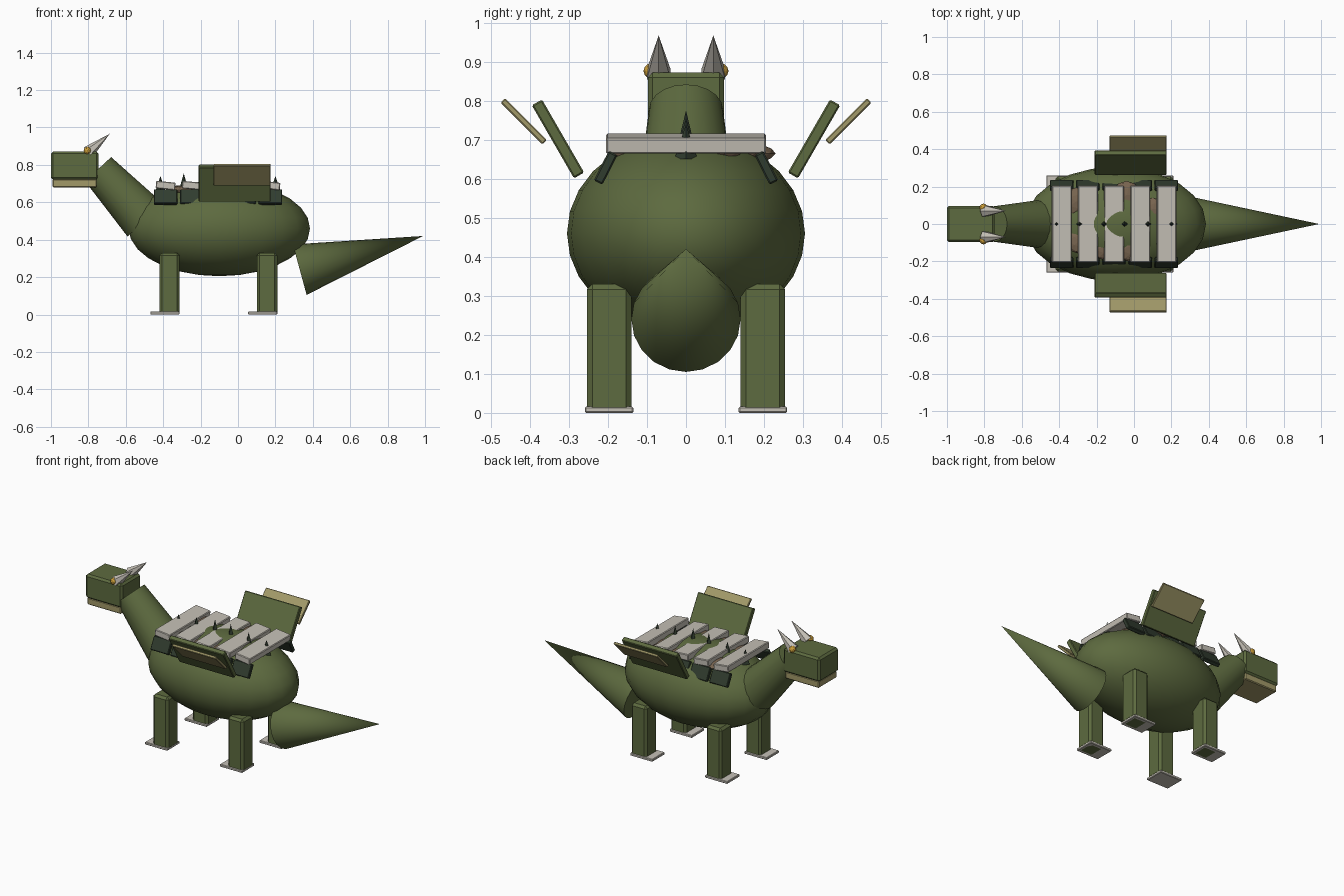
import bpy
from math import radians
from mathutils import Vector

if "Cube" in bpy.data.objects:
    bpy.data.objects.remove(bpy.data.objects["Cube"])


def material(name, rgb):
    m = bpy.data.materials.new(name)
    m.diffuse_color = (*rgb, 1)
    m.use_nodes = True
    m.node_tree.nodes["Principled BSDF"].inputs["Base Color"].default_value = m.diffuse_color
    return m


GREEN = material("green", (0.11, 0.145, 0.05))
DARK = material("dark_green", (0.03, 0.045, 0.028))
TAN = material("tan", (0.36, 0.32, 0.14))
BONE = material("bone", (0.56, 0.53, 0.47))
BROWN = material("brown", (0.19, 0.13, 0.08))
GOLD = material("gold", (0.6, 0.34, 0.04))


def finish(name, mat, smooth=False):
    o = bpy.context.object
    o.name = name
    o.data.materials.append(mat)
    if smooth:
        bpy.ops.object.shade_smooth_by_angle(angle=radians(40))
    return o


def box(name, loc, size, mat, rot=(0, 0, 0), bevel=0.0):
    bpy.ops.mesh.primitive_cube_add(size=1, location=loc)
    o = finish(name, mat)
    o.scale = size
    bpy.ops.object.transform_apply(location=False, rotation=False, scale=True)
    o.rotation_euler = [radians(a) for a in rot]
    if bevel:
        b = o.modifiers.new("bevel", "BEVEL")
        b.width = bevel
        b.segments = 1
    return o


def cone(name, start, end, r1, r2, sides, mat, smooth=False):
    a, b = Vector(start), Vector(end)
    bpy.ops.mesh.primitive_cone_add(vertices=sides, radius1=r1, radius2=r2,
                                    depth=(b - a).length, location=(a + b) / 2)
    o = finish(name, mat, smooth)
    o.rotation_euler = (b - a).to_track_quat("Z", "Y").to_euler()
    return o


# Body
bpy.ops.mesh.primitive_uv_sphere_add(segments=24, ring_count=14, radius=1,
                                     location=(-0.10, 0, 0.46))
body = finish("body", GREEN)
body.scale = (0.485, 0.305, 0.255)
bpy.ops.object.transform_apply(location=False, rotation=False, scale=True)
bpy.ops.object.shade_smooth_by_angle(angle=radians(40))

# Neck and tail
cone("neck", (-0.495, 0, 0.505), (-0.748, 0, 0.777), 0.13, 0.095, 20, GREEN, True)
cone("tail", (0.33, 0, 0.24), (0.99, 0, 0.42), 0.14, 0, 20, GREEN, True)

# Head and jaw
box("head", (-0.8725, 0, 0.796), (0.255, 0.195, 0.152), GREEN, bevel=0.012)
box("jaw", (-0.873, 0, 0.702), (0.235, 0.18, 0.044), TAN, bevel=0.005)

# Back boards with dark spikes
for i in range(5):
    x = -0.387 + 0.14 * i
    tilt = (6, 5, 3, 6, 7)[i]
    box(f"back_board_{i}", (x, 0, 0.69), (0.104, 0.41, 0.04), BONE, (0, tilt, 0), 0.004)
for i, (x, top) in enumerate(((-0.415, 0.74), (-0.29, 0.755), (-0.16, 0.775),
                              (-0.05, 0.775), (0.075, 0.755), (0.20, 0.74))):
    cone(f"back_spike_{i}", (x, 0, 0.65), (x, 0, top), 0.03, 0, 4, DARK)

# Brown lumps packed under the boards
for i, (x, y, r) in enumerate(((-0.31, 0.12, 0.075), (-0.04, 0.155, 0.075),
                               (-0.29, -0.09, 0.07), (-0.17, -0.12, 0.07),
                               (-0.03, -0.12, 0.08), (0.10, 0.08, 0.06))):
    bpy.ops.mesh.primitive_ico_sphere_add(subdivisions=2, radius=r, location=(x, y, 0.665))
    finish(f"pack_lump_{i}", BROWN).scale = (1, 1, 0.35)

for s, side in ((-1, "near"), (1, "far")):
    # Legs and feet
    for x, end in ((-0.367, "front"), (0.156, "hind")):
        box(f"{end}_leg_{side}", (x, s * 0.197, 0.165), (0.108, 0.114, 0.33), GREEN, bevel=0.014)
        box(f"{end}_foot_{side}", (x - 0.024, s * 0.197, 0.008), (0.156, 0.124, 0.016),
            BONE, bevel=0.003)
    # Board brackets
    for i in range(5):
        box(f"bracket_{side}_{i}", (-0.387 + 0.14 * i, s * 0.206, 0.628),
            (0.125, 0.025, 0.085), DARK, (s * 27, 0, 0), 0.004)
    # Raised side panels
    box(f"wing_panel_{side}", (-0.0175, s * 0.328, 0.702), (0.385, 0.03, 0.216), GREEN,
        (-s * 30, 0, 0), 0.004)
    box(f"wing_tip_{side}", (0.0225, s * 0.416, 0.747), (0.305, 0.016, 0.152), TAN,
        (-s * 45, 0, 0), 0.003)
    # Horns and eyes
    cone(f"horn_{side}", (-0.80, s * 0.07, 0.868), (-0.685, s * 0.07, 0.967), 0.035, 0, 6, BONE)
    bpy.ops.mesh.primitive_ico_sphere_add(subdivisions=2, radius=0.021,
                                          location=(-0.805, s * 0.088, 0.876))
    finish(f"eye_{side}", GOLD)
